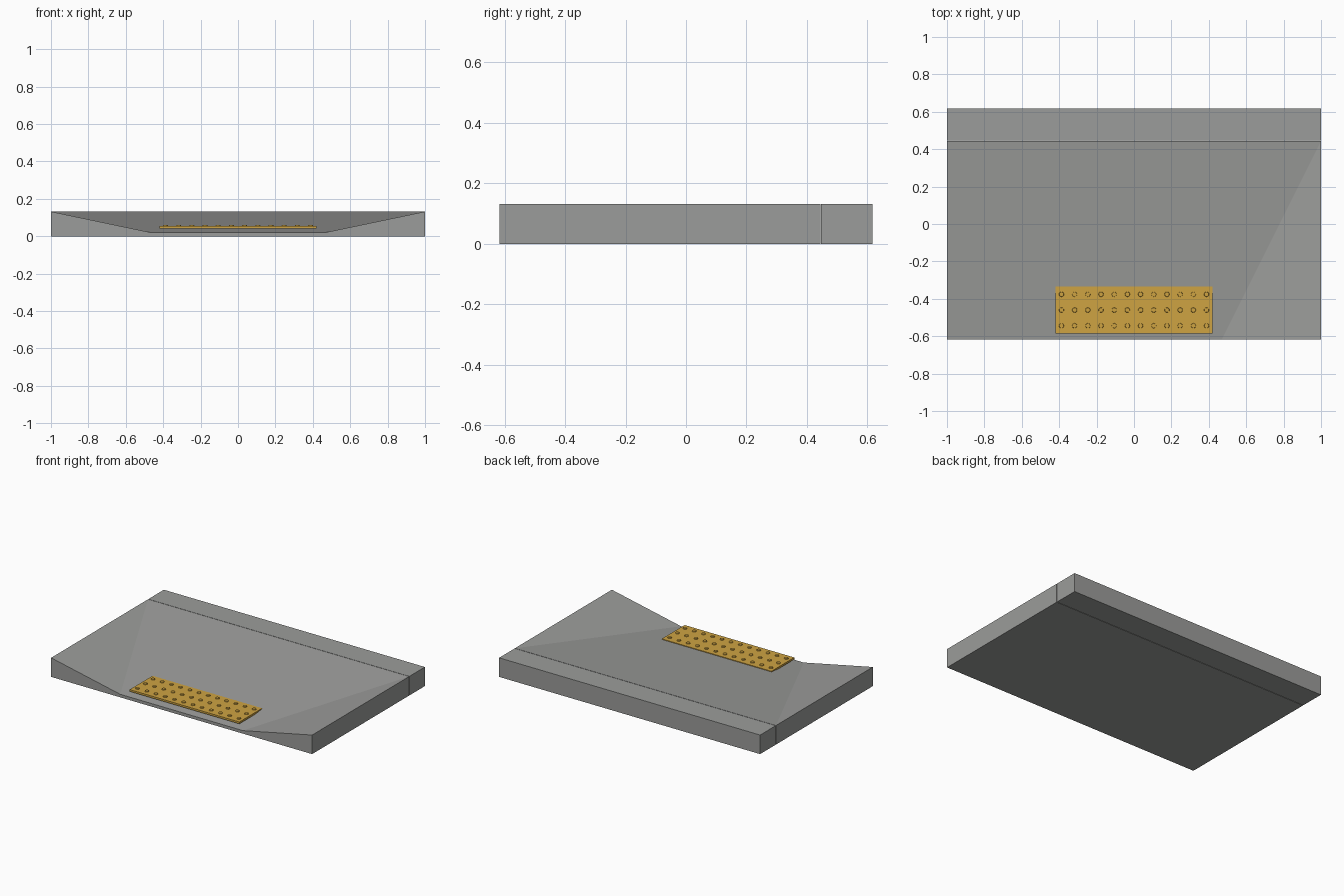
import bpy
import bmesh

cube = bpy.data.objects.get("Cube")
if cube:
    bpy.data.objects.remove(cube, do_unlink=True)


def material(name, rgb):
    m = bpy.data.materials.new(name)
    m.use_nodes = True
    m.diffuse_color = (*rgb, 1)
    m.node_tree.nodes["Principled BSDF"].inputs["Base Color"].default_value = (*rgb, 1)
    return m


concrete = material("concrete grey", (0.33, 0.335, 0.325))
yellow = material("tactile yellow", (0.62, 0.37, 0.055))


def finish(name, bm, mat):
    bmesh.ops.recalc_face_normals(bm, faces=bm.faces)
    mesh = bpy.data.meshes.new(name)
    bm.to_mesh(mesh)
    bm.free()
    mesh.materials.append(mat)
    ob = bpy.data.objects.new(name, mesh)
    bpy.context.collection.objects.link(ob)
    return ob


def slab(name, x, y, heights, mat, bottom=0.0, split=None):
    """Block with a height per top corner; split joins two opposite top corners."""
    bm = bmesh.new()
    corners = [(x[0], y[0]), (x[1], y[0]), (x[1], y[1]), (x[0], y[1])]
    low = [bm.verts.new((*c, bottom)) for c in corners]
    top = [bm.verts.new((*c, h)) for c, h in zip(corners, heights)]
    bm.faces.new(low[::-1])
    for i in range(4):
        j = (i + 1) % 4
        bm.faces.new((low[i], low[j], top[j], top[i]))
    lid = bm.faces.new(top)
    if split:
        bmesh.ops.connect_verts(bm, verts=[top[i] for i in split])
    return finish(name, bm, mat)


FRONT, SEAM, BACK = -0.617, 0.444, 0.617
INNER, OUTER = 0.47, 1.0
LIP, CURB = 0.021, 0.132

# Level landing behind, sloped ramp in the middle
slab("back_landing", (-OUTER, OUTER), (SEAM + 0.003, BACK), [CURB] * 4, concrete)
slab("centre_ramp", (-INNER, INNER), (FRONT, SEAM), [LIP, LIP, CURB, CURB], concrete)

# Flared sides, each folded from the low inner corner to the outer back corner
slab("left_flare", (INNER, OUTER), (FRONT, SEAM), [LIP, CURB, CURB, CURB],
     concrete, split=(0, 2))
slab("right_flare", (-OUTER, -INNER), (FRONT, SEAM), [CURB, LIP, CURB, CURB],
     concrete, split=(1, 3))

# Level warning plate with three rows of raised studs
PLATE_TOP = 0.055
slab("warning_plate", (-0.42, 0.42), (-0.585, -0.335), [PLATE_TOP] * 4, yellow, bottom=0.042)

bm = bmesh.new()
for row in range(3):
    for col in range(12):
        stud = bmesh.ops.create_cone(bm, cap_ends=True, segments=12, radius1=0.014,
                                     radius2=0.012, depth=0.008)["verts"]
        bmesh.ops.translate(bm, verts=stud, vec=(
            (col - 5.5) * 0.0705, -0.46 + (row - 1) * 0.084, PLATE_TOP + 0.002))
finish("warning_studs", bm, yellow)
